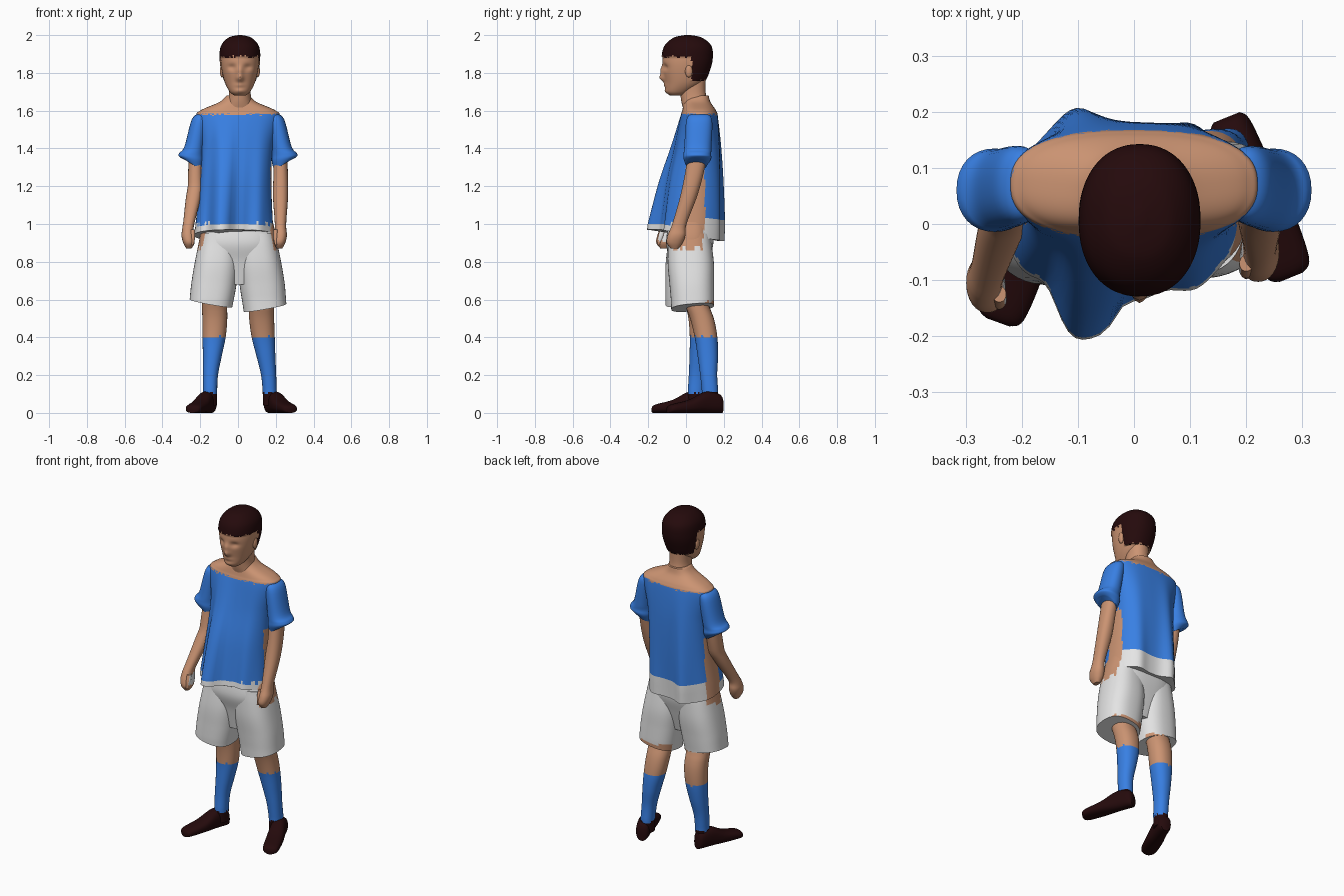
import bpy, bmesh, math, random
from math import exp, cos, sin, pi, copysign
from mathutils import Vector

random.seed(4)
cube = bpy.data.objects.get("Cube")
if cube:
    bpy.data.objects.remove(cube)


def material(name, red, green, blue):
    mat = bpy.data.materials.new(name)
    mat.use_nodes = True
    mat.diffuse_color = (red, green, blue, 1)
    shader = mat.node_tree.nodes["Principled BSDF"]
    shader.inputs["Base Color"].default_value = mat.diffuse_color
    shader.inputs["Roughness"].default_value = .8
    return mat


SKIN, BLUE, WHITE, DARK = range(4)
MATERIALS = [material("skin", .6, .295, .17), material("shirt blue", .04, .215, .77),
             material("shorts white", .78, .78, .78), material("dark brown", .018, .003, .0035)]
SIDES = {"left": 1, "right": -1}


def bump(value, centre, width):
    return exp(-((value - centre) / width) ** 2)


def ramp(value, start, end):
    """Rise from zero at start to one at end."""
    return min(max((value - start) / (end - start), 0), 1)


def spline_rows(rows, steps):
    """Interpolate rows of numbers with a Catmull-Rom spline."""
    result = []
    last = len(rows) - 1
    for i in range(last):
        quad = rows[max(i - 1, 0)], rows[i], rows[i + 1], rows[min(i + 2, last)]
        for step in range(steps):
            t = step / steps
            result.append([b + t / 2 * (c - a + t * (2*a - 5*b + 4*c - d + t * (3*b - 3*c + d - a)))
                           for a, b, c, d in zip(*quad)])
    return result + [rows[last]]


def finish(name, bm, colour):
    """Colour the faces by a rule or a fixed index, then shade smooth."""
    bmesh.ops.recalc_face_normals(bm, faces=bm.faces)
    bm.normal_update()
    for face in bm.faces:
        centre = face.calc_center_median()
        centre.z += random.uniform(-.007, .007)
        face.material_index = colour(centre, face.normal) if callable(colour) else colour
    mesh = bpy.data.meshes.new(name)
    bm.to_mesh(mesh)
    bm.free()
    for mat in MATERIALS:
        mesh.materials.append(mat)
    part = bpy.data.objects.new(name, mesh)
    bpy.context.collection.objects.link(part)
    bpy.ops.object.select_all(action='DESELECT')
    part.select_set(True)
    bpy.context.view_layer.objects.active = part
    bpy.ops.object.shade_smooth_by_angle(angle=math.radians(50))


def loft(name, rows, colour, side=1, segments=32, steps=6, power=2.2, lean=(0, 0), deform=None):
    """Skin rings of (z, centre x, centre y, radius x, radius y); side mirrors them,
    lean tips the last rings and deform moves each point."""
    bm = bmesh.new()
    rings = []
    data = spline_rows(rows, steps)
    for i, (z, centre_x, centre_y, radius_x, radius_y) in enumerate(data):
        tip = (i / (len(data) - 1)) ** 3
        ring = []
        for k in range(segments):
            angle = 2 * pi * k / segments
            c, s = (copysign(abs(v) ** (2 / power), v) for v in (cos(angle), sin(angle)))
            point = Vector((side * (centre_x + radius_x * c), centre_y + radius_y * s,
                            z + tip * (lean[0] * c + lean[1] * s)))
            ring.append(bm.verts.new(deform(point) if deform else point))
        rings.append(ring)
    for lower, upper in zip(rings, rings[1:]):
        for k in range(segments):
            bm.faces.new((lower[k - 1], lower[k], upper[k], upper[k - 1]))
    bm.faces.new(rings[0])
    bm.faces.new(rings[-1])
    finish(name, bm, colour)


def sway(start, end, out, back):
    """Bend a limb sideways and backwards between two heights."""
    def move(point):
        return point + ramp(point.z, start, end) * Vector((out, back, 0))
    return move


def ball(name, centre, scale, colour):
    bm = bmesh.new()
    bmesh.ops.create_uvsphere(bm, u_segments=16, v_segments=10, radius=1)
    bmesh.ops.scale(bm, vec=scale, verts=bm.verts)
    bmesh.ops.translate(bm, vec=centre, verts=bm.verts)
    finish(name, bm, colour)


# Torso with the loose shirt, bare shoulders and bare flanks
def shirt_drape(point):
    loose = ramp(point.z, 1.58, 1)
    if point.y < .04:
        fold = bump((point.x + .065) ** 2, 0, .0035)
        point.y -= loose * (.075 * fold + .006 * sin(60 * point.x))
    else:
        point.y += loose * (.04 * bump(point.x, -.085, .05) + .025 * bump(point.x, .13, .05))
    point.x -= .02 * loose
    return point


def torso_colour(centre, normal):
    flank = abs(normal.x) > .75 and centre.z < 1.3 and 0 < centre.y < .1
    if centre.z > 1.58 or flank:
        return SKIN
    return BLUE if centre.z > (1 if centre.y < .05 else 1.025) else WHITE


loft("shirt_torso", [
    (1.68, 0, .06, .06, .06), (1.645, 0, .06, .1, .07), (1.6, 0, .07, .2, .09),
    (1.56, 0, .07, .22, .1), (1.4, 0, .06, .19, .12), (1.2, 0, .04, .19, .14),
    (.94, 0, .02, .21, .15)],
    torso_colour, segments=96, steps=11, power=2.5, lean=(0, -.03), deform=shirt_drape)


# Head: hair is raised from the skull, features pushed out of the face
def is_hair(point):
    return point.z > 1.885 or (point.y > .03 and point.z > 1.76)


def head_shape(point):
    if is_hair(point):
        point += .007 * (point - Vector((0, 0, 1.86))).normalized()
    elif point.y < -.02:
        x, z = abs(point.x), point.z
        nose = .025 * bump(z, 1.772, .02) + .015 * bump(z, 1.81, .025)
        sockets = .012 * bump(z, 1.83, .016) * bump(x, .042, .022)
        lips = .007 * bump(z, 1.735, .012)
        chin = .006 * bump(z, 1.705, .012)
        point.y += sockets - nose * bump(x, 0, .018) - (lips + chin) * bump(x, 0, .025)
    point.x += .01
    return point


def head_colour(centre, normal):
    return DARK if is_hair(centre) else SKIN


loft("head", [
    (1.68, 0, -.05, .03, .035), (1.7, 0, -.04, .054, .065), (1.75, 0, -.01, .08, .1),
    (1.82, 0, 0, .097, .122), (1.88, 0, .006, .102, .129), (1.94, 0, .01, .094, .118),
    (1.98, 0, .01, .058, .072), (1.993, 0, .01, .01, .015)],
    head_colour, segments=96, steps=10, deform=head_shape)
loft("neck", [(1.61, .007, .06, .085, .075), (1.65, .008, .045, .065, .07),
              (1.7, .01, .036, .057, .068), (1.78, .01, .03, .06, .075)], SKIN)


# Hands are white where they brush the shorts
def arm_colour(centre, normal):
    inward = normal.x * copysign(1, centre.x) < -.75
    return WHITE if inward and .91 < centre.z < .97 else SKIN


for label, side in SIDES.items():
    ball(label + "_ear", (.01 + side * .094, .015, 1.81), (.012, .02, .034), SKIN)

    # Sleeve with a wide rolled cuff
    loft(label + "_sleeve", [
        (1.585, .19, .07, .02, .04), (1.55, .203, .07, .043, .068), (1.41, .23, .063, .053, .072),
        (1.37, .245, .06, .065, .073), (1.345, .247, .06, .068, .073), (1.315, .24, .055, .05, .056)],
        BLUE, side=side, lean=(.03, 0))

    # Arm, hand and thumb; the right one reaches further out and forward
    bend = sway(1.2, .98, *((0, 0) if side > 0 else (-.04, -.055)))
    loft(label + "_arm", [
        (1.5, .21, .08, .04, .055), (1.3, .225, .05, .038, .05), (1.15, .225, .015, .04, .045),
        (1, .225, -.035, .03, .038), (.94, .225, -.05, .034, .047), (.9, .22, -.06, .03, .042),
        (.87, .22, -.06, .014, .02)], arm_colour, side=side, deform=bend)
    loft(label + "_thumb", [(.97, .2, -.07, .012, .014), (.93, .2, -.08, .013, .015),
                            (.89, .2, -.09, .006, .008)], arm_colour, side=side, deform=bend)


# Shorts: a seat inside two wide legs
def shorts_colour(centre, normal):
    flank = abs(normal.x) > .72 and .87 < centre.z and abs(centre.y) < .09
    back_hem = normal.y > .4 and centre.z < .59
    return SKIN if back_hem or flank else WHITE


loft("shorts_seat", [(1.01, 0, .025, .185, .115), (.9, 0, .02, .205, .125), (.8, 0, .02, .17, .1),
                     (.68, 0, .015, .08, .07)],
     shorts_colour, segments=64, steps=8, power=2.6)


# Knee socks on the legs
def leg_colour(centre, normal):
    if centre.z > .4:
        return SKIN
    return BLUE if centre.z > .105 else DARK


def foot(name, heel, toe):
    """Loft from heel to toe, then lay the foot flat on the ground."""
    along = toe - heel
    across = along.normalized().cross(Vector((0, 0, 1)))

    def lay(point):
        return heel + along * point.z + across * point.x + Vector((0, 0, max(point.y, 0)))
    shape = [(0, .025, .075), (.06, .037, .1), (.3, .042, .112), (.6, .048, .07),
             (.93, .043, .045), (1, .022, .03)]
    loft(name, [(t, 0, high / 2, wide, high / 2) for t, wide, high in shape],
         DARK, power=2.5, deform=lay)


for label, side in SIDES.items():
    loft(label + "_shorts_leg", [
        (.95, .1, .02, .098, .11), (.8, .112, .02, .116, .122), (.68, .128, .02, .119, .118),
        (.57 - side * .012, .143, .02, .113, .113)],
        shorts_colour, side=side, segments=48, steps=8, power=2.5, lean=(.02, .01),
        deform=sway(.9, .6, 0, side * .015))

    # The left leg stands behind the right one
    loft(label + "_leg", [
        (.7, .12, .03, .065, .06), (.6, .124, .05, .066, .062), (.5, .124, .08, .066, .063),
        (.4, .13, .093, .061, .06), (.3, .142, .094, .05, .054), (.2, .154, .09, .04, .045),
        (.1, .158, .09, .037, .043), (.04, .158, .09, .036, .04)],
        leg_colour, side=side, steps=8, deform=sway(.55, .12, .01, side * .037))

foot("left_foot", Vector((.165, .19, 0)), Vector((.28, -.095, 0)))
foot("right_foot", Vector((-.143, .1, 0)), Vector((-.243, -.175, 0)))
